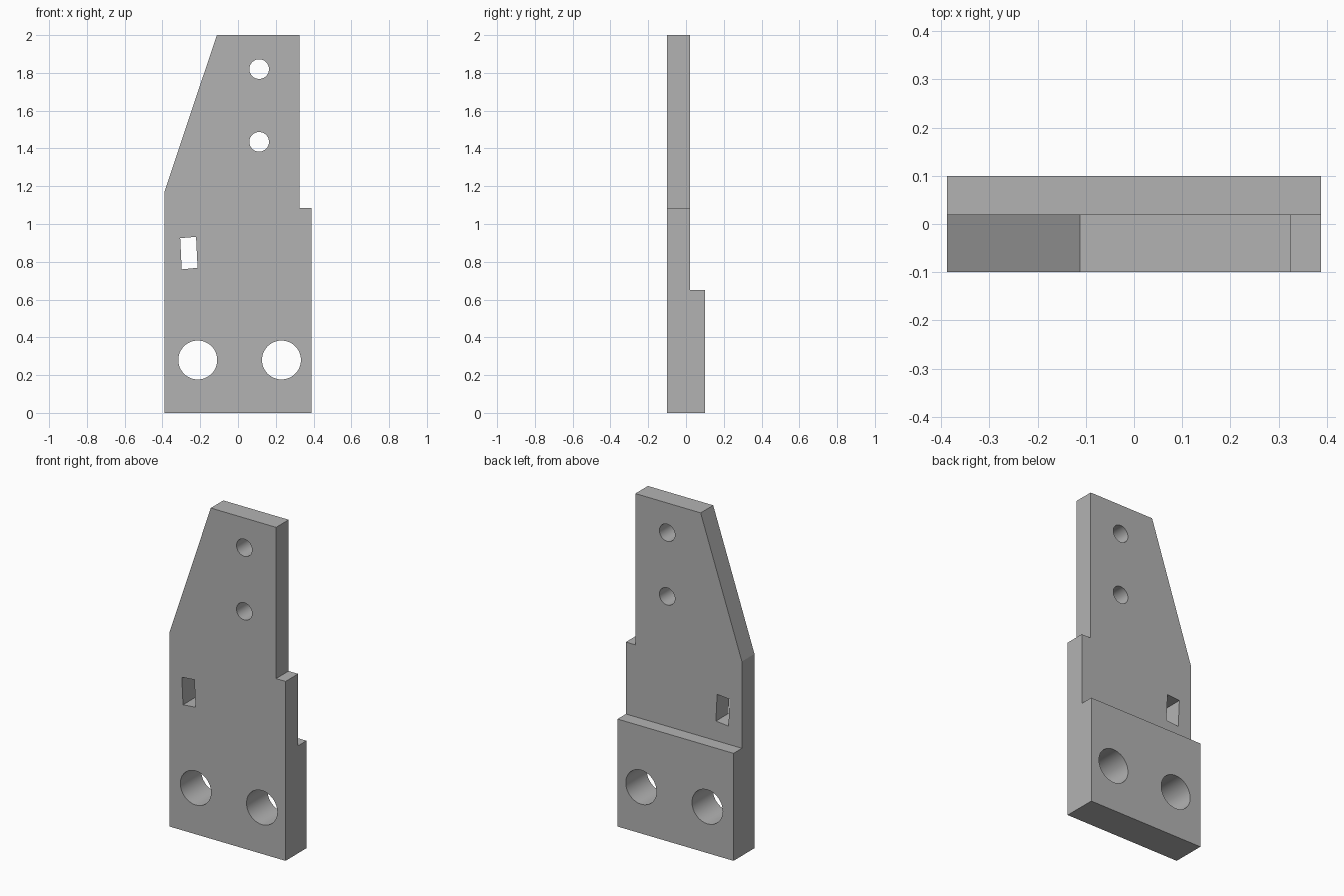
import bpy, bmesh, math

if "Cube" in bpy.data.objects:
    bpy.data.objects.remove(bpy.data.objects["Cube"], do_unlink=True)

grey = bpy.data.materials.new("plain grey")
grey.use_nodes = True
colour = (0.45, 0.45, 0.45, 1)
grey.diffuse_color = colour
grey.node_tree.nodes["Principled BSDF"].inputs["Base Color"].default_value = colour


def prism(name, outline, y0, y1):
    """Extrude an outline in x and z from y0 to y1."""
    bm = bmesh.new()
    face = bm.faces.new([bm.verts.new((x, y0, z)) for x, z in outline])
    new = bmesh.ops.extrude_face_region(bm, geom=[face])["geom"]
    verts = [v for v in new if isinstance(v, bmesh.types.BMVert)]
    bmesh.ops.translate(bm, verts=verts, vec=(0, y1 - y0, 0))
    bmesh.ops.recalc_face_normals(bm, faces=bm.faces)
    mesh = bpy.data.meshes.new(name)
    bm.to_mesh(mesh)
    bm.free()
    mesh.materials.append(grey)
    obj = bpy.data.objects.new(name, mesh)
    bpy.context.collection.objects.link(obj)
    return obj


def circle(x, z, r, n=48):
    return [(x + r * math.cos(math.tau * i / n), z + r * math.sin(math.tau * i / n))
            for i in range(n)]


def cut(target, name, outline, y0=-0.3, y1=0.3):
    cutter = prism(name, outline, y0, y1)
    cutter.hide_render = True
    mod = target.modifiers.new(name, "BOOLEAN")
    mod.operation = "DIFFERENCE"
    mod.solver = "EXACT"
    mod.object = cutter
    bpy.context.view_layer.objects.active = target
    bpy.ops.object.modifier_apply(modifier=name)
    bpy.data.objects.remove(cutter, do_unlink=True)


# Plate with a tapered left edge and a stepped right edge
plate = prism("mounting_plate", [(-0.388, 0), (0.388, 0), (0.388, 1.085), (0.325, 1.085),
                                 (0.325, 2), (-0.112, 2), (-0.388, 1.175)], -0.1, 0.1)

# Thin the upper part, leaving the thick foot
cut(plate, "back_step", [(-1, 0.65), (1, 0.65), (1, 3), (-1, 3)], 0.02, 0.3)

# Bolt holes
for x, z, r in [(-0.213, 0.28, 0.103), (0.23, 0.28, 0.103),
                (0.112, 1.435, 0.052), (0.112, 1.82, 0.052)]:
    cut(plate, "bolt_hole", circle(x, z, r))

# Slightly tilted slot
cut(plate, "slot", [(-0.298, 0.76), (-0.214, 0.768), (-0.222, 0.932), (-0.306, 0.925)])

bpy.ops.object.select_all(action="DESELECT")
plate.select_set(True)
bpy.context.view_layer.objects.active = plate
bpy.ops.object.shade_smooth_by_angle(angle=math.radians(15))
